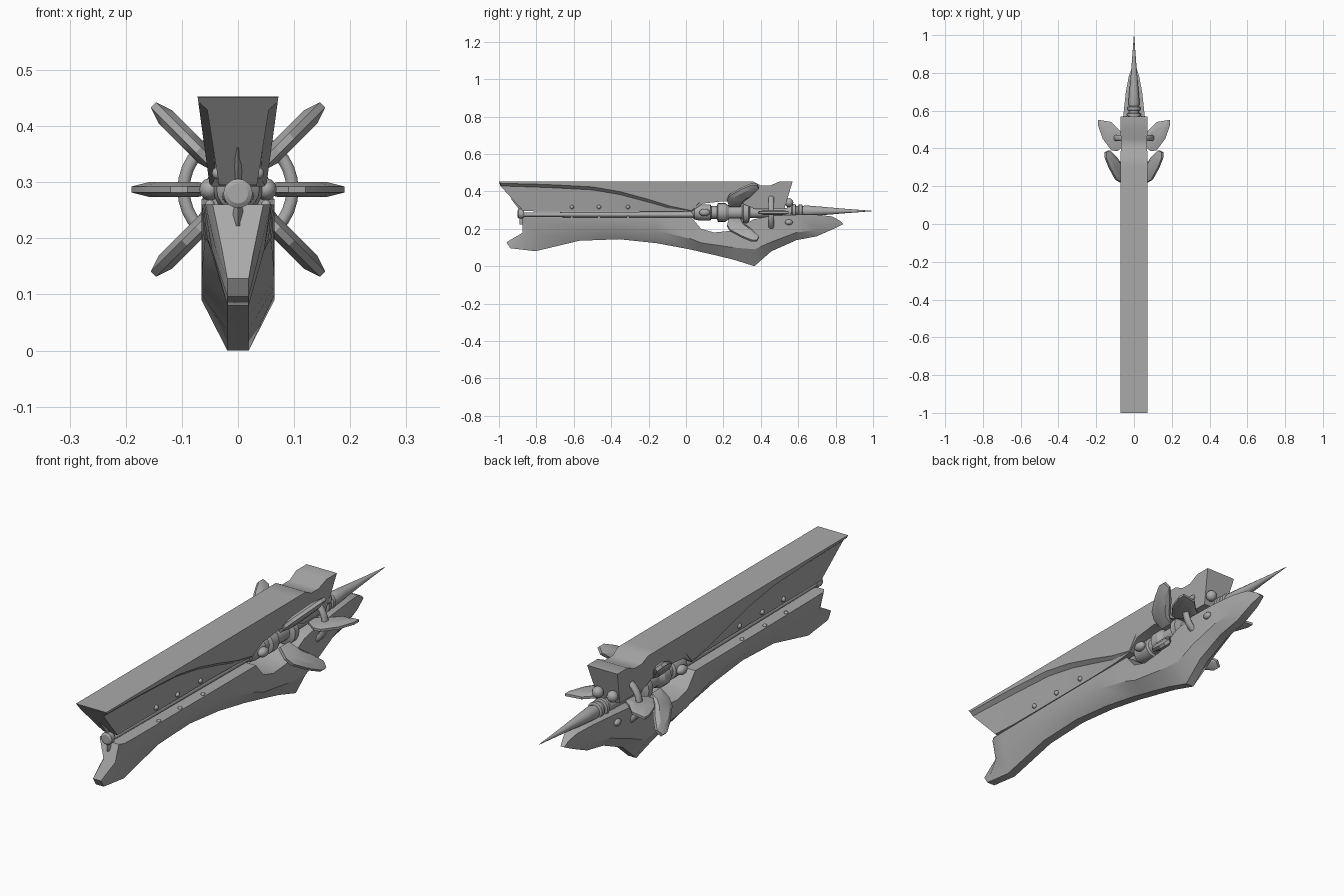
import bpy, bmesh, math
from mathutils import Vector

AXIS_Z = 0.287  # height of the long central axis

grey = bpy.data.materials.new("steel_grey")
grey.diffuse_color = (0.4, 0.4, 0.4, 1)


def finish(name, bm, angle=30):
    bmesh.ops.remove_doubles(bm, verts=bm.verts, dist=0.00005)
    bmesh.ops.recalc_face_normals(bm, faces=bm.faces)
    me = bpy.data.meshes.new(name)
    bm.to_mesh(me)
    bm.free()
    me.materials.append(grey)
    ob = bpy.data.objects.new(name, me)
    bpy.context.collection.objects.link(ob)
    bpy.ops.object.select_all(action='DESELECT')
    ob.select_set(True)
    bpy.context.view_layer.objects.active = ob
    bpy.ops.object.shade_smooth_by_angle(angle=math.radians(angle))
    return ob


def loft(name, rings, angle=30):
    """Skin closed rings of equal length and cap both ends."""
    bm = bmesh.new()
    rows = [[bm.verts.new(p) for p in ring] for ring in rings]
    n = len(rows[0])
    for a, b in zip(rows, rows[1:]):
        for i in range(n):
            j = (i + 1) % n
            bm.faces.new((a[i], a[j], b[j], b[i]))
    bm.faces.new(rows[0])
    bm.faces.new(rows[-1])
    return finish(name, bm, angle)


def mirror_ring(half):
    return half + [(-x, y, z) for x, y, z in reversed(half)]


def lathe(name, profile, z=AXIS_Z, sides=20, wide=1.0):
    """Turn (y, radius) pairs round the long axis."""
    return loft(name, [[(wide * r * math.cos(t), y, z + r * math.sin(t))
                        for t in (math.tau * i / sides for i in range(sides))]
                       for y, r in profile])


def fin(name, degrees, outline, thick):
    """Leaf-shaped blade in the (radius, y) plane with a raised middle."""
    a = math.radians(degrees)
    out = Vector((math.cos(a), 0, math.sin(a)))
    up = Vector((-math.sin(a), 0, math.cos(a)))
    base = Vector((0, 0, AXIS_Z))
    cr = sum(p[0] for p in outline) / len(outline)
    cy = sum(p[1] for p in outline) / len(outline)

    def at(r, y, h):
        return base + out * r + Vector((0, y, 0)) + up * h

    rings = []
    for k, h in ((0.6, -thick), (1, -thick * 0.4), (1, thick * 0.4), (0.6, thick)):
        rings.append([at(cr + (r - cr) * k, cy + (y - cy) * k, h) for r, y in outline])
    return loft(name, rings, 20)


# Upper housing: y, top z, ledge z, bottom z, bottom y, recess depth
upper = [
    (-1.0, 0.452, 0.443, 0.295, -0.87, 0.014),
    (-0.75, 0.452, 0.437, 0.292, -0.75, 0.016),
    (-0.5, 0.452, 0.424, 0.292, -0.5, 0.016),
    (-0.35, 0.452, 0.398, 0.292, -0.35, 0.016),
    (-0.2, 0.452, 0.357, 0.292, -0.2, 0.015),
    (-0.08, 0.452, 0.320, 0.292, -0.08, 0.012),
    (0.03, 0.452, 0.297, 0.292, 0.03, 0.003),
    (0.09, 0.452, 0.36, 0.335, 0.09, 0),
    (0.2, 0.452, 0.37, 0.347, 0.2, 0),
    (0.3, 0.452, 0.36, 0.335, 0.3, 0),
    (0.36, 0.452, 0.33, 0.305, 0.37, 0),
    (0.40, 0.431, 0.33, 0.305, 0.40, 0),
    (0.45, 0.431, 0.33, 0.305, 0.45, 0),
    (0.50, 0.453, 0.33, 0.305, 0.49, 0),
    (0.57, 0.453, 0.34, 0.305, 0.525, 0),
]
rings = []
for y, zt, zl, zb, yb, inset in upper:
    def width(z):
        return 0.05 + 0.022 * (z - 0.29) / 0.162
    yl = y + (yb - y) * (zt - zl) / (zt - zb)
    zi = max(zl - inset, zb + 0.001)
    rings.append(mirror_ring([(width(zt), y, zt), (width(zl), yl, zl),
                              (width(zi) - inset, yl, zi),
                              (width(zb) - inset * 1.2, yb, zb)]))
loft("upper_housing", rings)

# Lower keel: top (y, z, half width), shoulder (y, z, half width), edge (y, z)
keel = [
    (-0.875, 0.260, 0.045, -0.875, 0.178, 0.028, -0.96, 0.128),
    (-0.855, 0.260, 0.058, -0.85, 0.18, 0.04, -0.94, 0.096),
    (-0.80, 0.26, 0.06, -0.80, 0.18, 0.047, -0.805, 0.08),
    (-0.57, 0.26, 0.062, -0.57, 0.20, 0.055, -0.57, 0.136),
    (-0.356, 0.26, 0.064, -0.356, 0.20, 0.058, -0.356, 0.144),
    (-0.158, 0.26, 0.065, -0.158, 0.19, 0.06, -0.158, 0.123),
    (0.03, 0.26, 0.065, 0.03, 0.145, 0.064, 0.02, 0.09),
    (0.08, 0.20, 0.065, 0.08, 0.125, 0.065, 0.08, 0.076),
    (0.15, 0.18, 0.065, 0.15, 0.115, 0.065, 0.15, 0.06),
    (0.25, 0.19, 0.065, 0.25, 0.10, 0.065, 0.25, 0.036),
    (0.36, 0.25, 0.065, 0.366, 0.09, 0.065, 0.366, 0.0),
    (0.457, 0.27, 0.065, 0.457, 0.13, 0.064, 0.457, 0.08),
    (0.59, 0.275, 0.055, 0.59, 0.18, 0.052, 0.59, 0.139),
    (0.70, 0.275, 0.043, 0.70, 0.195, 0.04, 0.70, 0.16),
    (0.78, 0.266, 0.028, 0.78, 0.225, 0.025, 0.79, 0.2),
    (0.82, 0.245, 0.014, 0.83, 0.235, 0.012, 0.842, 0.225),
]
loft("lower_keel", [mirror_ring([(wt, yt, zt), (ws, ys, zs), (min(0.019, ws * 0.7), yb, zb)])
                    for yt, zt, wt, ys, zs, ws, yb, zb in keel])

# Long rod in the slit, with a capped post at its front end
lathe("slit_rod", [(-0.89, 0.012), (-0.4, 0.015), (0.06, 0.018)], z=0.275, wide=1.6)
lathe("front_cap", [(-0.90, 0.018), (-0.895, 0.026), (-0.875, 0.026), (-0.865, 0.02)], z=0.28)
for name, z0, z1, y0, y1 in (("front_leaf_upper", 0.30, 0.362, -0.885, -0.932),
                             ("front_leaf_lower", 0.27, 0.222, -0.885, -0.885)):
    loft(name, [[(w * sx, y + d, z) for sx, d in ((-1, 0.014), (0, -0.005), (1, 0.014))]
                for w, y, z in ((0.007, y0, z0), (0.011, (y0 + y1) / 2, (z0 + z1) / 2),
                                (0.004, y1, z1))])

# Central hub seen through the opening, and the spindle behind it
lathe("hub", [(0.03, 0.022), (0.045, 0.038), (0.08, 0.044), (0.13, 0.044), (0.135, 0.034),
              (0.165, 0.034), (0.17, 0.05), (0.21, 0.05), (0.23, 0.037), (0.30, 0.037),
              (0.307, 0.058), (0.335, 0.058), (0.342, 0.03), (0.56, 0.024)])

# Large guard ring round the body
loops = []
for i in range(33):
    t = math.tau * i / 32
    loops.append([((0.097 + dr) * math.cos(t), 0.455 + dy, AXIS_Z + (0.097 + dr) * math.sin(t))
                  for dr, dy in ((0.011, -0.008), (0.011, 0.008), (0.005, 0.015), (-0.005, 0.015),
                                 (-0.011, 0.008), (-0.011, -0.008), (-0.005, -0.015),
                                 (0.005, -0.015))])
loft("guard_ring", loops, 50)

# Rear collar and long spike
lathe("rear_collar", [(0.54, 0.022), (0.565, 0.022), (0.57, 0.036), (0.585, 0.036), (0.588, 0.026),
                      (0.6, 0.026), (0.603, 0.034), (0.62, 0.034), (0.625, 0.022)], z=0.297)
spike = [(0.615, 0.024), (0.64, 0.03), (0.70, 0.025), (0.85, 0.012), (1.0, 0.0008)]
lathe("rear_spike", spike, z=0.295, sides=12)

# Six fins: two level, four swept diagonal
level = [(0.04, 0.42), (0.09, 0.385), (0.12, 0.39), (0.165, 0.45), (0.19, 0.52),
         (0.19, 0.552), (0.12, 0.54), (0.07, 0.49), (0.04, 0.47)]
swept = [(0.05, 0.23), (0.10, 0.22), (0.135, 0.235), (0.185, 0.30), (0.213, 0.35),
         (0.213, 0.38), (0.185, 0.39), (0.13, 0.35), (0.09, 0.31), (0.05, 0.29)]
for side, deg in (("right", 0), ("left", 180)):
    fin("level_fin_" + side, deg, level, 0.013)
for i, deg in enumerate((45, 135, 225, 315)):
    fin("swept_fin_%d" % (i + 1), deg, swept, 0.017)


# Small studs along the slit and near the rear
def stud(name, x, y, z, r, stretch=1.0):
    bm = bmesh.new()
    bmesh.ops.create_uvsphere(bm, u_segments=10, v_segments=6, radius=r)
    for v in bm.verts:
        v.co = Vector((v.co.x + x, v.co.y * stretch + y, v.co.z + z))
    finish(name, bm, 60)


for s, side in ((1, "right"), (-1, "left")):
    for i, y in enumerate((-0.61, -0.465, -0.31)):
        stud("upper_stud_%s_%d" % (side, i), s * 0.036, y, 0.316, 0.011)
        stud("lower_stud_%s_%d" % (side, i), s * 0.05, y, 0.26, 0.009)
    stud("keel_stud_" + side, s * 0.057, 0.55, 0.235, 0.015, 1.4)
    stud("collar_stud_" + side, s * 0.035, 0.55, 0.34, 0.024)
    stud("side_lug_" + side, s * 0.05, 0.10, AXIS_Z, 0.02, 1.5)
